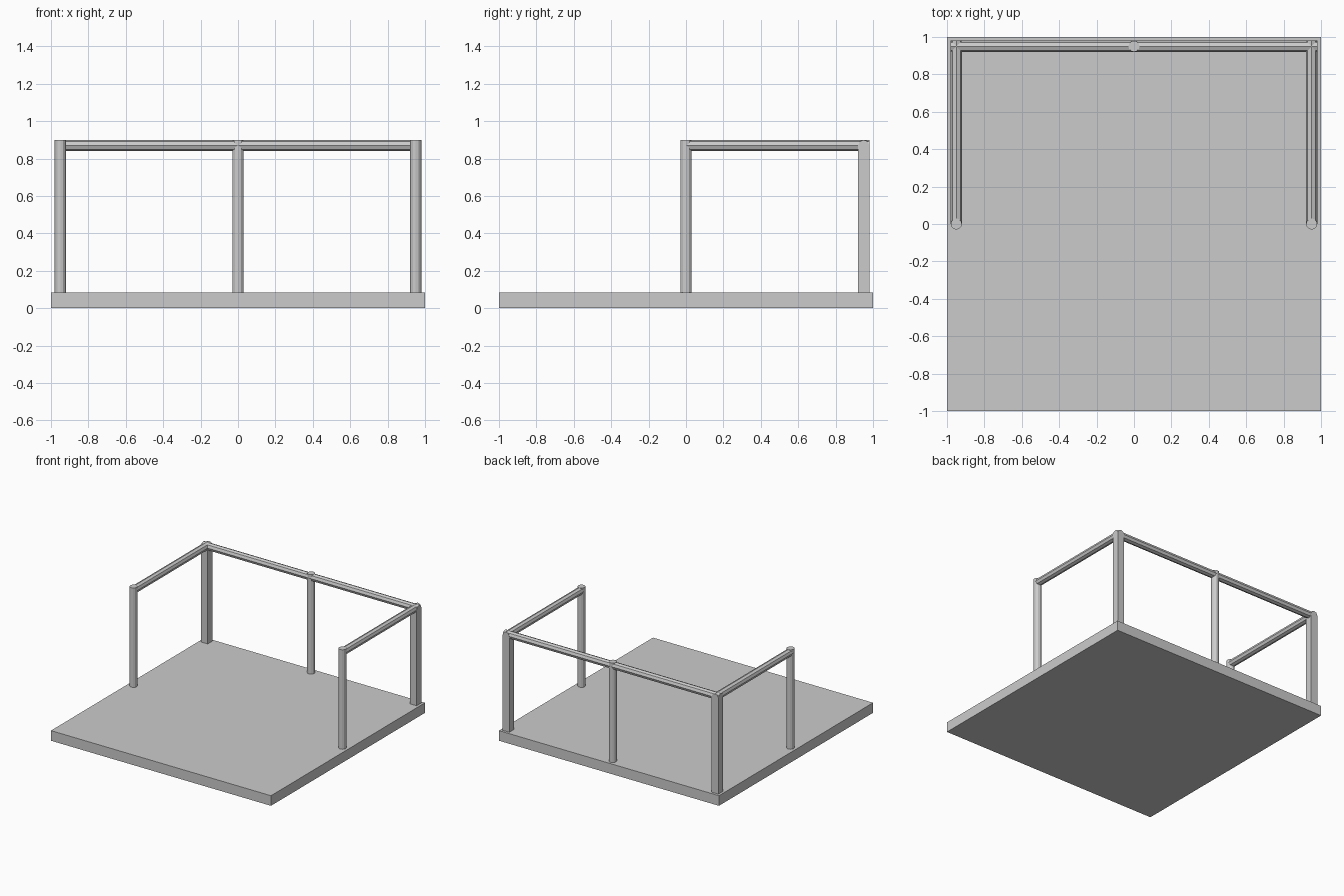
import bpy, math
from mathutils import Vector

if "Cube" in bpy.data.objects:
    bpy.data.objects.remove(bpy.data.objects["Cube"])

R = 0.03      # pole radius
E = 0.95      # inset of the railing
DECK = 0.083  # deck thickness
TOP = 0.9


def box(name, center, size):
    bpy.ops.mesh.primitive_cube_add(size=1, location=center)
    o = bpy.context.object
    o.name = name
    o.scale = size
    bpy.ops.object.transform_apply(location=False, rotation=False, scale=True)
    return o


def pole(name, a, b, sides=8):
    a, b = Vector(a), Vector(b)
    d = b - a
    bpy.ops.mesh.primitive_cylinder_add(vertices=sides, radius=R, depth=d.length,
                                        location=(a + b) / 2)
    o = bpy.context.object
    o.name = name
    o.rotation_mode = 'QUATERNION'
    o.rotation_quaternion = d.to_track_quat('Z', 'Y')
    return o


# Deck
box("deck", (0, 0, DECK / 2), (2, 2, DECK))

# Posts and side rails
for side, x in (("left", -E), ("right", E)):
    pole(f"{side}_front_post", (x, 0, DECK), (x, 0, TOP), 12)
    box(f"{side}_corner_post", (x, E, (DECK + TOP - R) / 2), (2 * R, 2 * R, TOP - R - DECK))
    pole(f"{side}_rail", (x, 0, TOP - R), (x, E + R, TOP - R))

# Back rail and middle post
pole("back_rail", (-E - R, E, TOP - R), (E + R, E, TOP - R))
pole("back_middle_post", (0, E, DECK), (0, E, TOP), 12)
